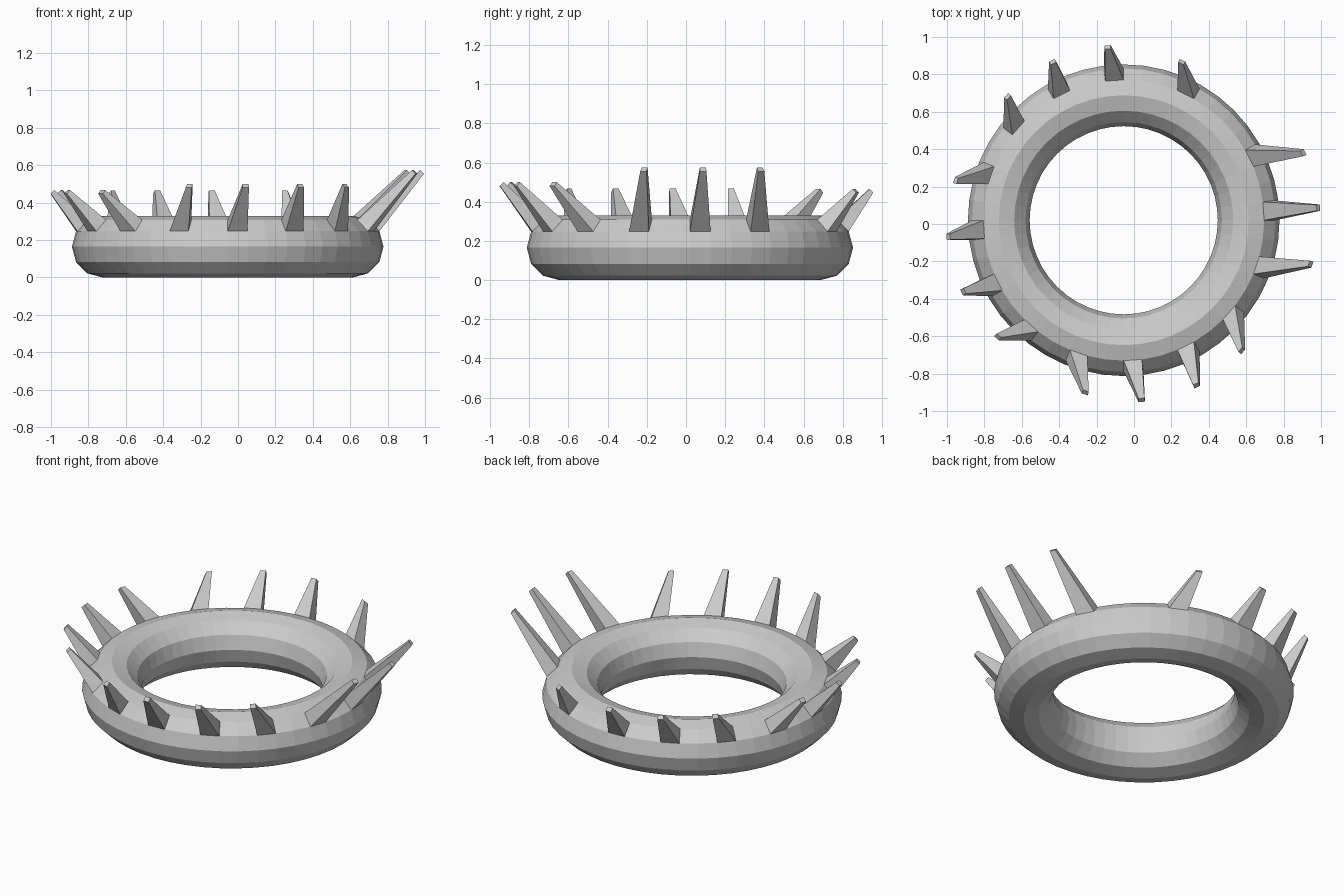
import bpy
import bmesh
from math import atan2, degrees, floor
from mathutils import Vector

cube = bpy.data.objects.get("Cube")
if cube:
    bpy.data.objects.remove(cube, do_unlink=True)

SEGMENTS, SIDES = 48, 12
MAJOR, MINOR = 0.668, 0.165
CENTER = Vector((-0.055, 0.02, MINOR))
TIP_SCALE = 0.32

# Each group of spikes leans in one shared direction; numbers are ring segments
SPIKE_GROUPS = [
    ((0.262, 0.016, 0.287), (0, 3, 45)),          # long spikes on the left
    ((0.045, -0.184, 0.212), (42, 39, 36, 33)),   # front spikes
    ((-0.160, -0.038, 0.180), (30, 27, 24, 21)),  # right spikes
    ((-0.035, 0.148, 0.178), (18, 15, 12, 8)),    # back spikes
]

# Faceted ring
bpy.ops.mesh.primitive_torus_add(
    major_segments=SEGMENTS, minor_segments=SIDES,
    major_radius=MAJOR, minor_radius=MINOR, location=(0, 0, 0))
ring = bpy.context.object
ring.name = ring.data.name = "spiked_ring"

bm = bmesh.new()
bm.from_mesh(ring.data)


def segment_of(face):
    c = face.calc_center_median()
    return floor((degrees(atan2(c.y, c.x)) % 360) * SEGMENTS / 360)


# Facets on the upper outer slope, by segment number
slope = {}
for face in bm.faces:
    c = face.calc_center_median()
    tilt = degrees(atan2(c.z, c.to_2d().length - MAJOR))
    if 35 < tilt < 55:
        slope[segment_of(face)] = face

# Spikes: pull single facets out and shrink their tips
for lean, segments in SPIKE_GROUPS:
    chosen = [slope[s] for s in segments]
    tips = bmesh.ops.extrude_discrete_faces(bm, faces=chosen)["faces"]
    for tip in tips:
        middle = tip.calc_center_median()
        for v in tip.verts:
            v.co = middle + (v.co - middle) * TIP_SCALE + Vector(lean)

bmesh.ops.translate(bm, verts=bm.verts, vec=CENTER)
bmesh.ops.recalc_face_normals(bm, faces=bm.faces)
for face in bm.faces:
    face.smooth = False
bm.to_mesh(ring.data)
bm.free()

# Plain grey finish
grey = bpy.data.materials.new("light_grey")
grey.use_nodes = True
color = (0.6, 0.6, 0.6, 1)
grey.diffuse_color = color
grey.node_tree.nodes["Principled BSDF"].inputs["Base Color"].default_value = color
ring.data.materials.append(grey)
